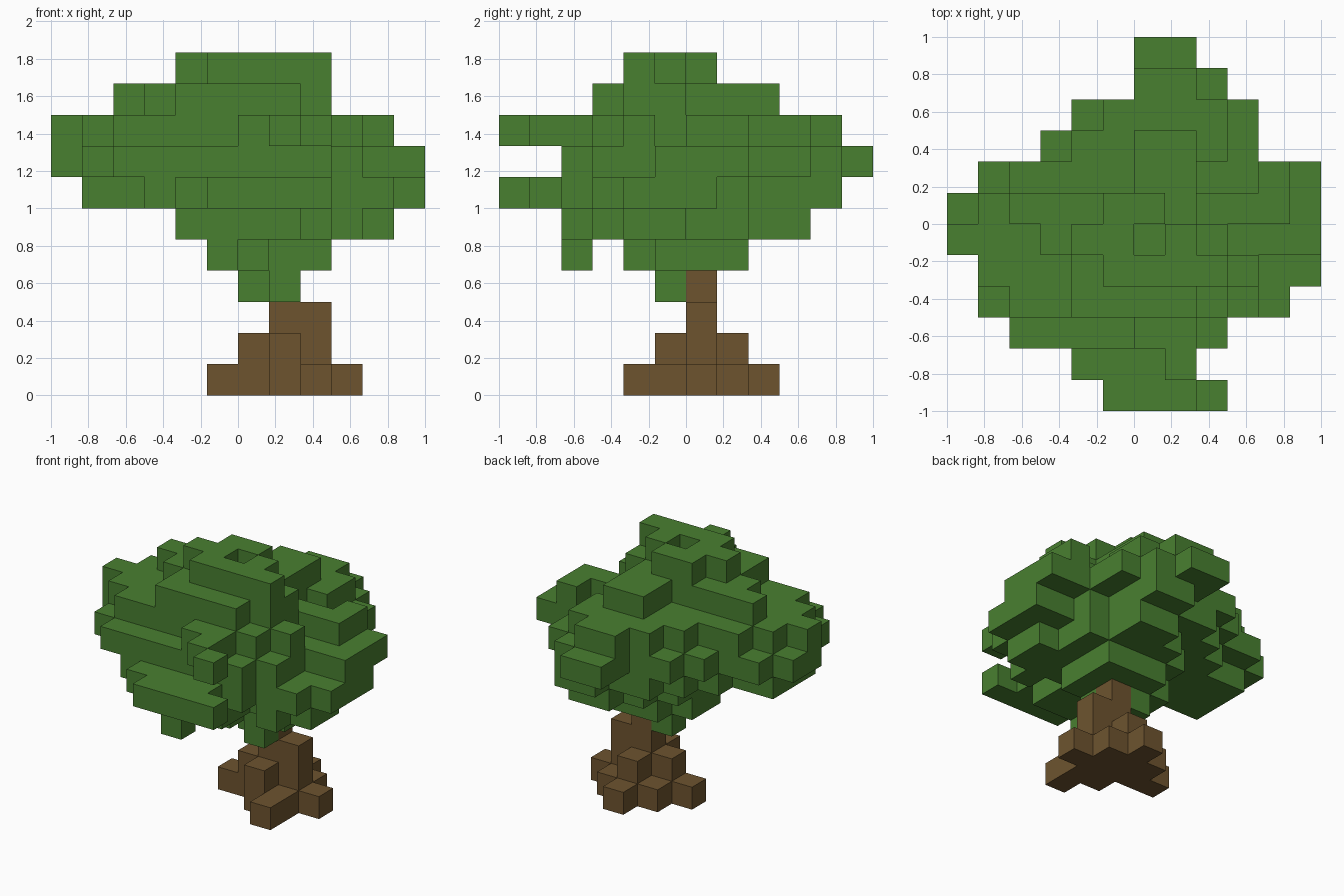
import bpy
import bmesh
from math import radians

CELL = 1 / 6      # edge length of one block
HALF = 6          # blocks from the centre to the border

default_cube = bpy.data.objects.get("Cube")
if default_cube:
    bpy.data.objects.remove(default_cube, do_unlink=True)


def make_material(name, colour):
    material = bpy.data.materials.new(name)
    material.use_nodes = True
    material.diffuse_color = colour
    material.node_tree.nodes["Principled BSDF"].inputs["Base Color"].default_value = colour
    return material


def add_layer(blocks, level, *slabs):
    """Fill slabs of blocks, each given as first/last column and first/last row."""
    for left, right, front, back in slabs:
        for column in range(left, right + 1):
            for row in range(front, back + 1):
                blocks.add((column, row, level))


def build_blocks(name, blocks, material):
    """Make one closed shell out of the outer sides of all blocks."""
    bm = bmesh.new()
    corners = {}

    def corner(point):
        if point not in corners:
            column, row, level = point
            corners[point] = bm.verts.new(
                ((column - HALF) * CELL, (row - HALF) * CELL, level * CELL))
        return corners[point]

    for block in sorted(blocks):
        for axis in range(3):
            u, v = (axis + 1) % 3, (axis + 2) % 3
            for side in (0, 1):
                neighbour = list(block)
                neighbour[axis] += 2 * side - 1
                if tuple(neighbour) in blocks:
                    continue
                loop = []
                for du, dv in ((0, 0), (1, 0), (1, 1), (0, 1)):
                    point = list(block)
                    point[axis] += side
                    point[u] += du
                    point[v] += dv
                    loop.append(corner(tuple(point)))
                bm.faces.new(loop if side else loop[::-1])

    # Join the flat block sides into large clean faces
    bmesh.ops.dissolve_limit(bm, angle_limit=radians(1),
                             verts=bm.verts[:], edges=bm.edges[:])
    mesh = bpy.data.meshes.new(name)
    bm.to_mesh(mesh)
    bm.free()
    mesh.materials.append(material)
    obj = bpy.data.objects.new(name, mesh)
    bpy.context.collection.objects.link(obj)
    return obj


bark = make_material("bark brown", (0.155, 0.088, 0.028, 1))
leaf = make_material("leaf green", (0.066, 0.215, 0.030, 1))

# Trunk: spreading roots, thick foot, stem
trunk = set()
add_layer(trunk, 0, (5, 9, 6, 6), (8, 8, 4, 5), (7, 7, 5, 5), (6, 8, 7, 7), (7, 7, 8, 8))
add_layer(trunk, 1, (6, 8, 6, 6), (7, 7, 5, 7))
add_layer(trunk, 2, (7, 8, 6, 6))
add_layer(trunk, 3, (7, 7, 6, 6))
build_blocks("trunk", trunk, bark)

# Crown underside: hanging leaves widening upwards
crown = set()
add_layer(crown, 3, (7, 7, 5, 5), (6, 6, 6, 6))
add_layer(crown, 4, (5, 5, 2, 2), (6, 6, 4, 4), (5, 8, 5, 6), (6, 8, 7, 7))
add_layer(crown, 5, (4, 7, 2, 3), (9, 9, 3, 3), (4, 10, 4, 4), (5, 10, 5, 5),
          (5, 9, 6, 7), (6, 8, 8, 8), (7, 8, 9, 9))

# Crown middle: the widest layers with ragged borders
add_layer(crown, 6, (5, 8, 0, 0), (4, 7, 1, 1), (3, 8, 2, 2), (3, 10, 3, 3),
          (1, 11, 4, 6), (3, 9, 7, 7), (4, 8, 8, 8), (5, 8, 9, 9), (7, 8, 10, 10))
add_layer(crown, 7, (2, 8, 2, 2), (1, 9, 3, 4), (0, 11, 5, 6),
          (1, 11, 7, 7), (3, 9, 8, 8), (4, 9, 9, 9), (6, 8, 10, 10), (6, 7, 11, 11))
add_layer(crown, 8, (8, 8, 0, 0), (7, 7, 1, 2), (6, 6, 2, 2), (2, 8, 3, 3),
          (1, 9, 4, 4), (0, 8, 5, 5), (1, 10, 6, 6), (2, 7, 7, 7), (10, 10, 7, 7),
          (4, 8, 8, 8), (5, 8, 9, 9), (6, 7, 10, 10))

# Crown top: narrowing layers with a small pit
add_layer(crown, 9, (4, 7, 3, 3), (4, 8, 4, 4), (3, 8, 5, 5), (2, 7, 6, 6), (6, 7, 7, 8))
add_layer(crown, 10, (5, 8, 4, 4), (4, 5, 5, 5), (7, 7, 5, 5), (5, 6, 6, 6))
build_blocks("crown", crown, leaf)
